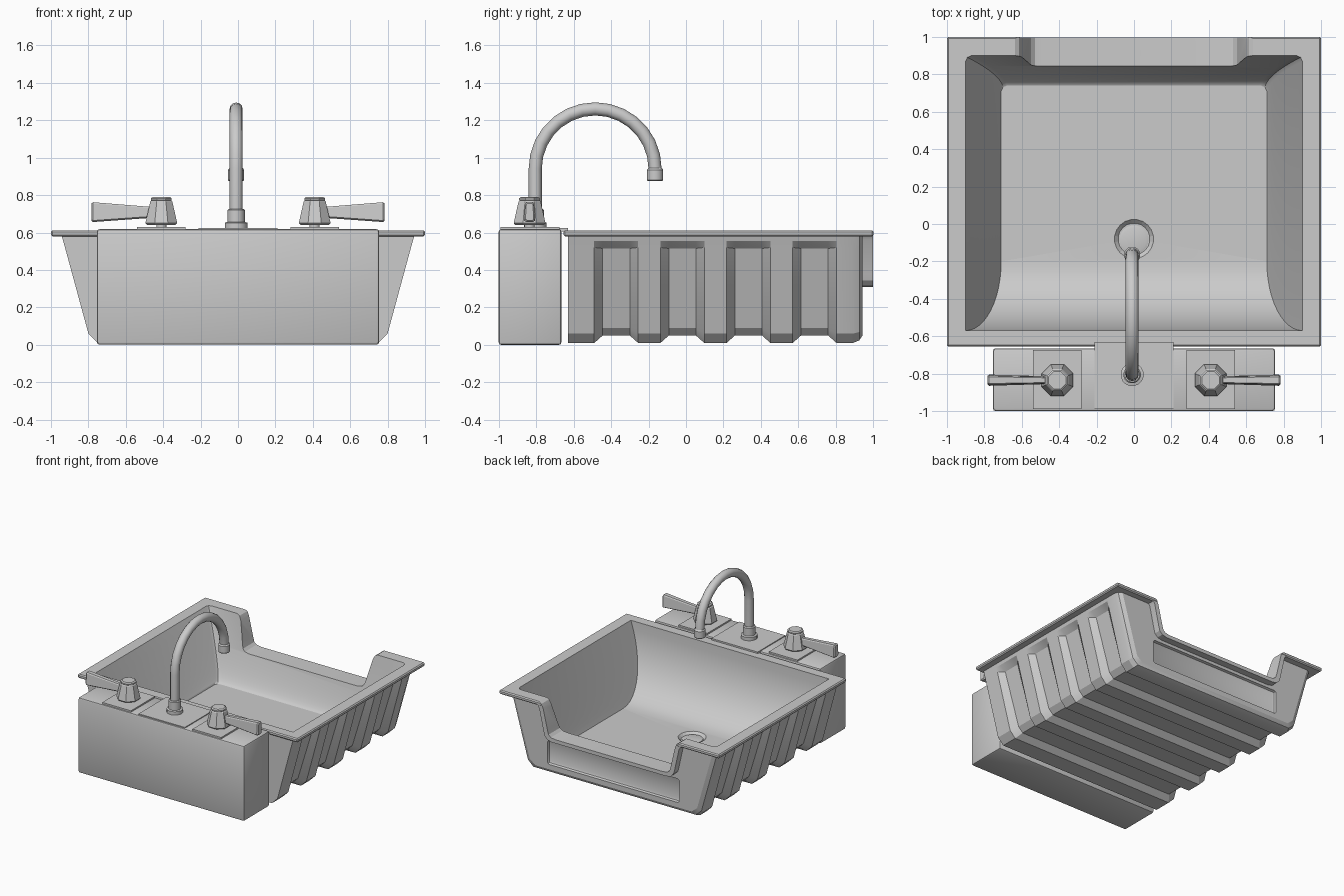
import bpy, bmesh, math
from mathutils import Vector

if "Cube" in bpy.data.objects:
    bpy.data.objects.remove(bpy.data.objects["Cube"])


def finish(name, bm, smooth=None):
    bmesh.ops.recalc_face_normals(bm, faces=bm.faces)
    me = bpy.data.meshes.new(name)
    bm.to_mesh(me)
    bm.free()
    ob = bpy.data.objects.new(name, me)
    bpy.context.collection.objects.link(ob)
    if smooth:
        shade(ob, smooth)
    return ob


def shade(ob, angle):
    bpy.ops.object.select_all(action='DESELECT')
    ob.select_set(True)
    bpy.context.view_layer.objects.active = ob
    bpy.ops.object.shade_smooth_by_angle(angle=math.radians(angle))


def loft(name, rings, smooth=None):
    """Closed solid through rings with equal point counts."""
    bm = bmesh.new()
    vs = [[bm.verts.new(p) for p in r] for r in rings]
    n = len(vs[0])
    for a, b in zip(vs, vs[1:]):
        for i in range(n):
            j = (i + 1) % n
            bm.faces.new((a[i], a[j], b[j], b[i]))
    bm.faces.new(vs[0])
    bm.faces.new(vs[-1])
    return finish(name, bm, smooth)


def box(name, lo, hi, bevel=0.0, segs=1):
    bm = bmesh.new()
    bmesh.ops.create_cube(bm, size=1)
    for v in bm.verts:
        v.co = [(lo[k] + hi[k]) / 2 + v.co[k] * (hi[k] - lo[k]) for k in range(3)]
    if bevel:
        bmesh.ops.bevel(bm, geom=bm.edges[:], offset=bevel, segments=segs,
                        profile=0.5, affect='EDGES')
    return finish(name, bm, 30 if segs > 1 else None)


def turned(name, x, y, prof, sides, smooth=None):
    """Solid of revolution from (radius, z) pairs."""
    off = math.pi / sides
    ang = [off + 2 * math.pi * i / sides for i in range(sides)]
    return loft(name, [[(x + r * math.cos(a), y + r * math.sin(a), z) for a in ang]
                       for r, z in prof], smooth)


def mirrored(half):
    return half + [(-x, z) for x, z in reversed(half)]


def prism(name, half, y0, y1):
    sec = mirrored(half)
    return loft(name, [[(x, y, z) for x, z in sec] for y in (y0, y1)])


def boolean(ob, other, op):
    m = ob.modifiers.new(op, 'BOOLEAN')
    m.operation, m.object, m.solver = op, other, 'EXACT'
    bpy.context.view_layer.objects.active = ob
    bpy.ops.object.modifier_apply(modifier=m.name)
    bpy.data.objects.remove(other)


# Basin shell: sections along y alternate between full and grooved
FULL = [(.945, .59), (.935, .555), (.925, .52), (.80, .06), (.75, .01)]
GROOVE = [(.945, .59), (.935, .555), (.885, .515), (.755, .09), (.715, .05)]
BACK = [(.905, .59), (.895, .555), (.885, .52), (.76, .09), (.71, .05)]
stations = [(-.63, FULL)]
for k in range(4):
    y = -.49 + k * .353
    stations += [(y, FULL), (y + .045, GROOVE), (y + .19, GROOVE), (y + .235, FULL)]
stations += [(.89, FULL), (.925, [((a[0] + b[0]) / 2 + .008, (a[1] + b[1]) / 2 - .006)
                                  for a, b in zip(FULL, BACK)]), (.942, BACK)]
basin = loft("basin", [[(x, y, z) for x, z in mirrored(s)] for y, s in stations])

# Rim flange, and the flange that dips around the back notch
boolean(basin, box("rim", (-1, -.655, .58), (1, 1, .612), .008), 'UNION')
boolean(basin, prism("notch_flange", [(.66, .60), (.635, .56), (.595, .38), (.585, .345),
                                      (.56, .32), (.52, .31)], .85, .998), 'UNION')

# Bowl hollow: scooped front, sloped sides, curved back
rings = []
for i in range(-1, 13):
    t = max(i, 0) / 12 * math.pi / 2
    s = 1 - math.sin(t)
    z = .08 + .532 * s + (.1 if i < 0 else 0)
    w = .71 + .19 * s
    f, b, c = -.20 - .37 * math.cos(t), .74 + .16 * s ** .6, .03
    rings.append([(-w, f, z), (w, f, z), (w, b - c, z), (w - c * .3, b - c * .3, z),
                  (w - c, b, z), (-w + c, b, z), (-w + c * .3, b - c * .3, z), (-w, b - c, z)])
boolean(basin, loft("bowl_cutter", rings), 'DIFFERENCE')

# Back notch, recessed back panel and drain recess
boolean(basin, prism("notch_cutter", [(.64, .8), (.64, .615), (.615, .60), (.60, .57),
                                      (.56, .40), (.55, .365), (.53, .347), (.49, .34)],
                     .7, 1.1), 'DIFFERENCE')
boolean(basin, box("panel_cutter", (-.6, .917, .09), (.6, 1.1, .285), .02, 2), 'DIFFERENCE')
boolean(basin, turned("drain_cutter", 0, -.08, [(.085, .06), (.105, .08), (.125, .1)], 20),
        'DIFFERENCE')
shade(basin, 25)
turned("drain_strainer", 0, -.085, [(.078, .055), (.078, .064), (.065, .068)], 20, 30)

# Tap housing with cover plates
box("tap_housing", (-.754, -1, 0), (.754, -.665, .618), .014, 2)
box("spout_plate", (-.21, -.99, .606), (.21, -.63, .625))

# Spout base collars
SX, SY = -.01, -.805
turned("spout_base", SX, SY, [(.062, .615), (.062, .652), (.047, .656), (.047, .72),
                              (.04, .727)], 16, 35)

# Gooseneck spout swept along a half circle
path = [(SY, .65, 0.0)]
for i in range(15):
    a = math.pi * i / 14
    path.append((-.485 - .32 * math.cos(a), .94 + .32 * math.sin(a), a))
rings = []
for y, z, a in path:
    out = Vector((0, -math.cos(a), math.sin(a)))
    rings.append([Vector((SX, y, z)) + .035 * (Vector((1, 0, 0)) * math.cos(u) + out * math.sin(u))
                  for u in (2 * math.pi * k / 12 for k in range(12))])
loft("spout", rings, 40)
turned("spout_tip", SX, -.165, [(.04, .875), (.044, .88), (.044, .935), (.036, .945)], 16, 35)

# Handles: plate, stem, octagonal knob, cap and flared lever on each side
for side, sg in (("left", -1), ("right", 1)):
    x, y = sg * .41, -.835
    box(side + "_handle_plate", (x - .13, -.99, .61), (x + .13, -.675, .63))
    turned(side + "_handle_stem", x, y, [(.028, .62), (.028, .65)], 12, 35)
    turned(side + "_handle_knob", x, y, [(.082, .64), (.092, .65), (.064, .765), (.056, .772)], 8)
    turned(side + "_handle_cap", x, y, [(.05, .765), (.06, .773), (.06, .783), (.05, .79)], 8)
    lever = []
    for d, lo, hi, h in ((.03, .68, .735, .02), (.365, .656, .762, .03), (.374, .664, .755, .022)):
        m, e = h * .6, .008
        lever.append([(x + sg * d, y + p, q) for p, q in (
            (-h, lo + e), (-m, lo), (m, lo), (h, lo + e),
            (h * .8, hi - e), (m, hi), (-m, hi), (-h * .8, hi - e))])
    loft(side + "_handle_lever", lever)
